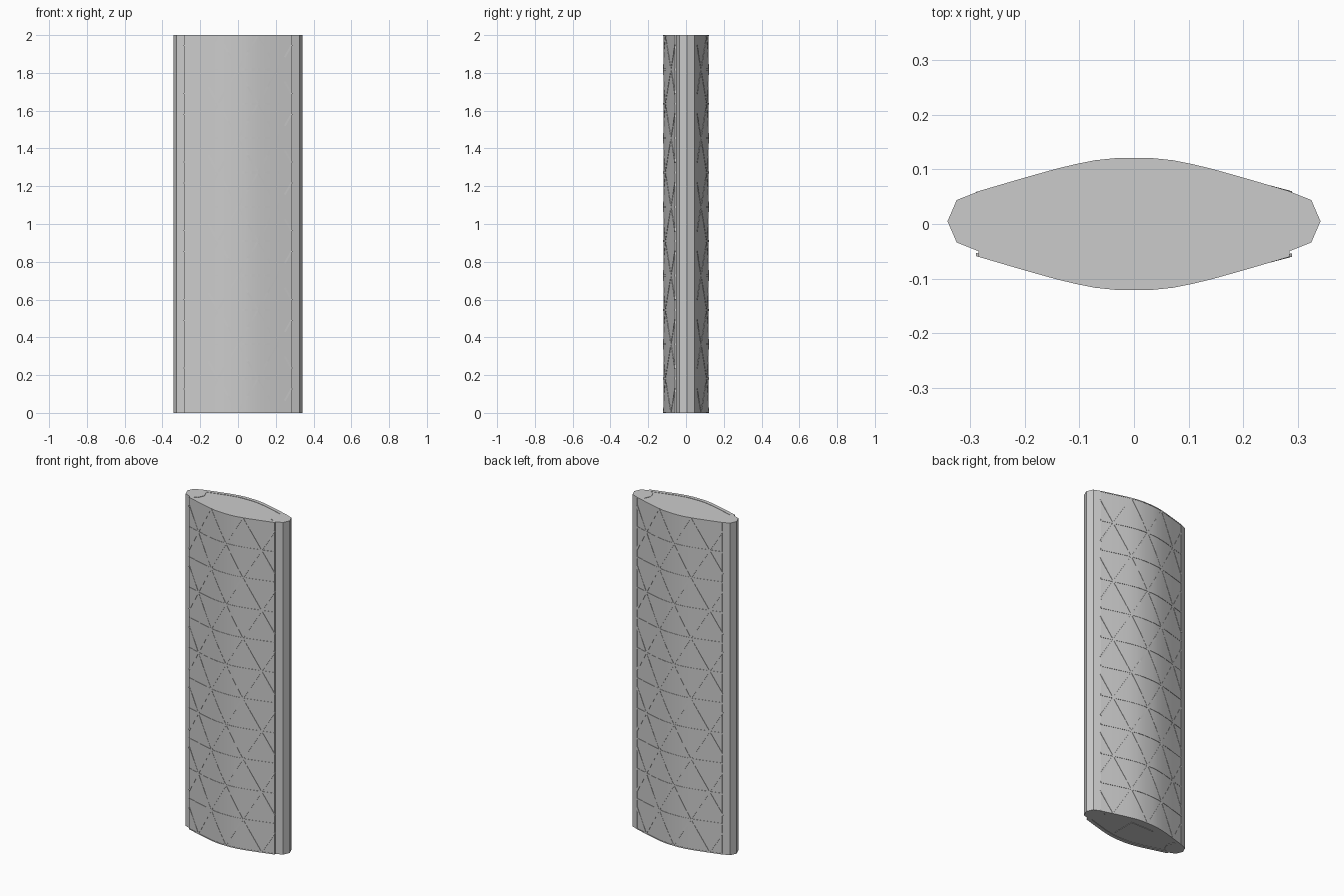
import bpy, bmesh, math
from mathutils import Vector

if "Cube" in bpy.data.objects:
    bpy.data.objects.remove(bpy.data.objects["Cube"])

H = 2.0
ROWS = 11
HALF = [(0.0, 0.119), (0.035, 0.1185), (0.07, 0.115), (0.125, 0.104), (0.20, 0.083), (0.285, 0.058)]
PROFILE = [(-x, y) for x, y in HALF[:0:-1]] + HALF
XMAX = 0.285


def surf_y(x):
    for (xa, ya), (xb, yb) in zip(PROFILE, PROFILE[1:]):
        if x <= xb:
            return ya + (yb - ya) * (x - xa) / (xb - xa)
    return PROFILE[-1][1]


def finish(bm, name, smooth=False):
    bmesh.ops.recalc_face_normals(bm, faces=bm.faces)
    me = bpy.data.meshes.new(name)
    bm.to_mesh(me)
    bm.free()
    ob = bpy.data.objects.new(name, me)
    bpy.context.collection.objects.link(ob)
    if smooth:
        bpy.ops.object.select_all(action='DESELECT')
        ob.select_set(True)
        bpy.context.view_layer.objects.active = ob
        bpy.ops.object.shade_smooth_by_angle(angle=math.radians(30))
    return ob


def prism(points, z0, z1, name, smooth=False):
    bm = bmesh.new()
    f = bm.faces.new([bm.verts.new((x, y, z0)) for x, y in points])
    r = bmesh.ops.extrude_face_region(bm, geom=[f])
    top = [v for v in r['geom'] if isinstance(v, bmesh.types.BMVert)]
    bmesh.ops.translate(bm, verts=top, vec=(0, 0, z1 - z0))
    return finish(bm, name, smooth)


def add_bar(bm, a, b, side, w=0.005, proud=0.002, sink=0.004):
    # thin square-section bar following the curved panel from a to b (x, z)
    d = Vector((b[0] - a[0], b[1] - a[1])).normalized()
    n = Vector((-d.y, d.x)) * w
    steps = max(2, int(abs(b[0] - a[0]) / 0.035))
    prev = None
    for i in range(steps + 1):
        t = i / steps
        x, z = a[0] + (b[0] - a[0]) * t, a[1] + (b[1] - a[1]) * t
        ring = []
        for k, off in ((-1, -sink), (1, -sink), (1, proud), (-1, proud)):
            px = x + n.x * k
            pz = min(H, max(0, z + n.y * k))
            ring.append(bm.verts.new((px, side * (surf_y(px) + off), pz)))
        if prev:
            for k in range(4):
                j = (k + 1) % 4
                bm.faces.new((prev[k], prev[j], ring[j], ring[k]))
        else:
            bm.faces.new(ring)
        prev = ring
    bm.faces.new(prev)


# curved front and back panels with their triangle lattices
row = H / ROWS
side_len = row * 2 / math.sqrt(3)
inner = [(x, y - 0.02) for x, y in PROFILE]
for side, label in ((-1, "front"), (1, "back")):
    outline = [(x, y * side) for x, y in PROFILE + inner[::-1]]
    prism(outline, 0, H, label + "_panel", True)
    bm = bmesh.new()
    for r in range(ROWS + 1):
        z = r * row
        add_bar(bm, (-XMAX, z), (XMAX, z), side)
        if r == ROWS:
            break
        shift = side_len / 2 if r % 2 else 0
        for i in range(-3, 4):
            for lean in (-1, 1):
                x0 = i * side_len + shift
                x1 = x0 + lean * side_len / 2
                if abs(x0) > XMAX and abs(x1) > XMAX:
                    continue
                # clip the diagonal at the posts
                ts = [0.0, 1.0]
                for lim in (-XMAX, XMAX):
                    t = (lim - x0) / (x1 - x0)
                    if 0 < t < 1:
                        ts[0 if abs(x0) > XMAX else 1] = t
                p = [(x0 + (x1 - x0) * t, z + row * t) for t in ts]
                add_bar(bm, p[0], p[1], side)
    finish(bm, label + "_lattice")

# end covers closing the hollow
cover = inner + [(x, -y) for x, y in inner[::-1]]
prism(cover, H - 0.006, H - 0.002, "top_cover")
prism(cover, 0.003, 0.007, "bottom_cover")

# small square pad under the middle
prism([(-0.075, -0.07), (0.075, -0.07), (0.075, 0.07), (-0.075, 0.07)], 0, 0.004, "base_pad")

# octagonal edge posts
for sx, label in ((-1, "left"), (1, "right")):
    octagon = [(sx * 0.284 + 0.0575 * math.cos(i * math.pi / 4),
                0.005 + 0.055 * math.sin(i * math.pi / 4)) for i in range(8)]
    prism(octagon, 0, H, label + "_post")
